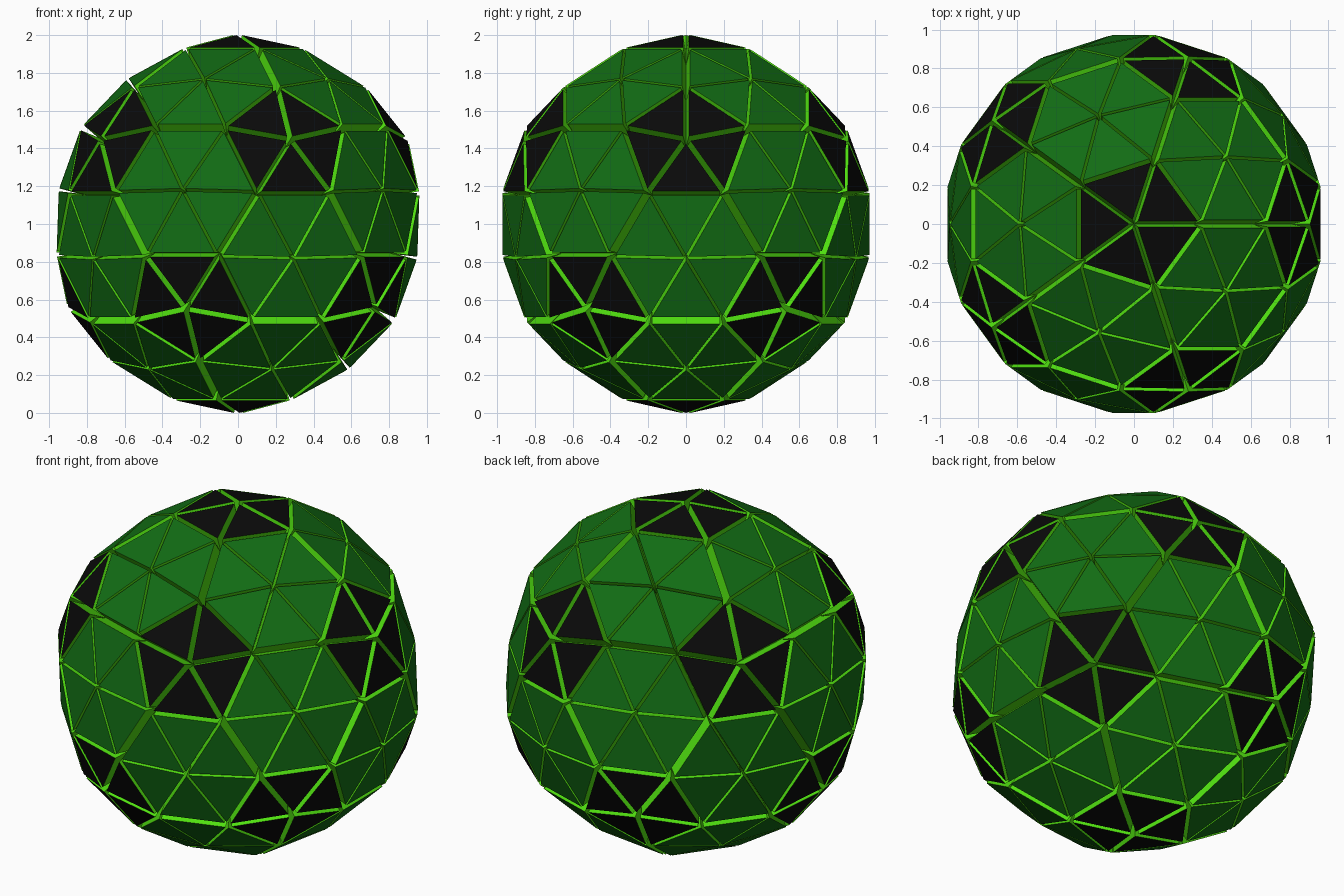
import bpy, bmesh
from mathutils import Vector

if "Cube" in bpy.data.objects:
    bpy.data.objects.remove(bpy.data.objects["Cube"])

CORNER_R = 0.892   # radius of the hexagon / pentagon corners at the groove floor
PENT_R = 0.9035    # radius of pentagon centres
HEX_R = 0.865      # radius of hexagon centres
DEPTH = 0.10       # panel thickness, each pushed out along its own normal
UP = Vector((0, 0, 1))


def material(name, rgb):
    m = bpy.data.materials.new(name)
    m.diffuse_color = (*rgb, 1)
    m.use_nodes = True
    m.node_tree.nodes["Principled BSDF"].inputs["Base Color"].default_value = m.diffuse_color
    return m


black = material("black", (0.003, 0.003, 0.003))
green = material("dark green", (0.006, 0.15, 0.007))
lime = material("lime green", (0.08, 0.74, 0.005))


def add_panel(bm, tri):
    """Triangular panel: coloured top (slot 0) and lime side walls (slot 1)."""
    n = (tri[1] - tri[0]).cross(tri[2] - tri[0]).normalized()
    if n.dot(tri[0]) < 0:
        tri, n = tri[::-1], -n
    low = [bm.verts.new(p + UP) for p in tri]
    top = [bm.verts.new(p + n * DEPTH + UP) for p in tri]
    bm.faces.new(top).material_index = 0
    for i in range(3):
        j = (i + 1) % 3
        bm.faces.new((low[i], low[j], top[j], top[i])).material_index = 1


def make_object(name, tris, top_mat):
    bm = bmesh.new()
    for t in tris:
        add_panel(bm, t)
    me = bpy.data.meshes.new(name)
    bm.to_mesh(me)
    bm.free()
    me.materials.append(top_mat)
    me.materials.append(lime)
    ob = bpy.data.objects.new(name, me)
    bpy.context.collection.objects.link(ob)


# Icosahedron guide: its corners become pentagons, its faces become hexagons
ico = bmesh.new()
bmesh.ops.create_icosphere(ico, subdivisions=1, radius=1)
pent_tris, hex_tris = [], []
for f in ico.faces:
    v = [w.co.normalized() for w in f.verts]
    ring = []
    for i in range(3):
        a, b, prev = v[i], v[(i + 1) % 3], v[i - 1]
        toward_next = (2 * a + b).normalized() * CORNER_R
        toward_prev = (2 * a + prev).normalized() * CORNER_R
        pent_tris.append([a * PENT_R, toward_next, toward_prev])
        ring += [toward_prev, toward_next]
    centre = (v[0] + v[1] + v[2]).normalized() * HEX_R
    for i in range(6):
        hex_tris.append([centre, ring[i], ring[(i + 1) % 6]])
ico.free()

# Black pentagon panels and green hexagon panels
make_object("pentagon_panels", pent_tris, black)
make_object("hexagon_panels", hex_tris, green)
